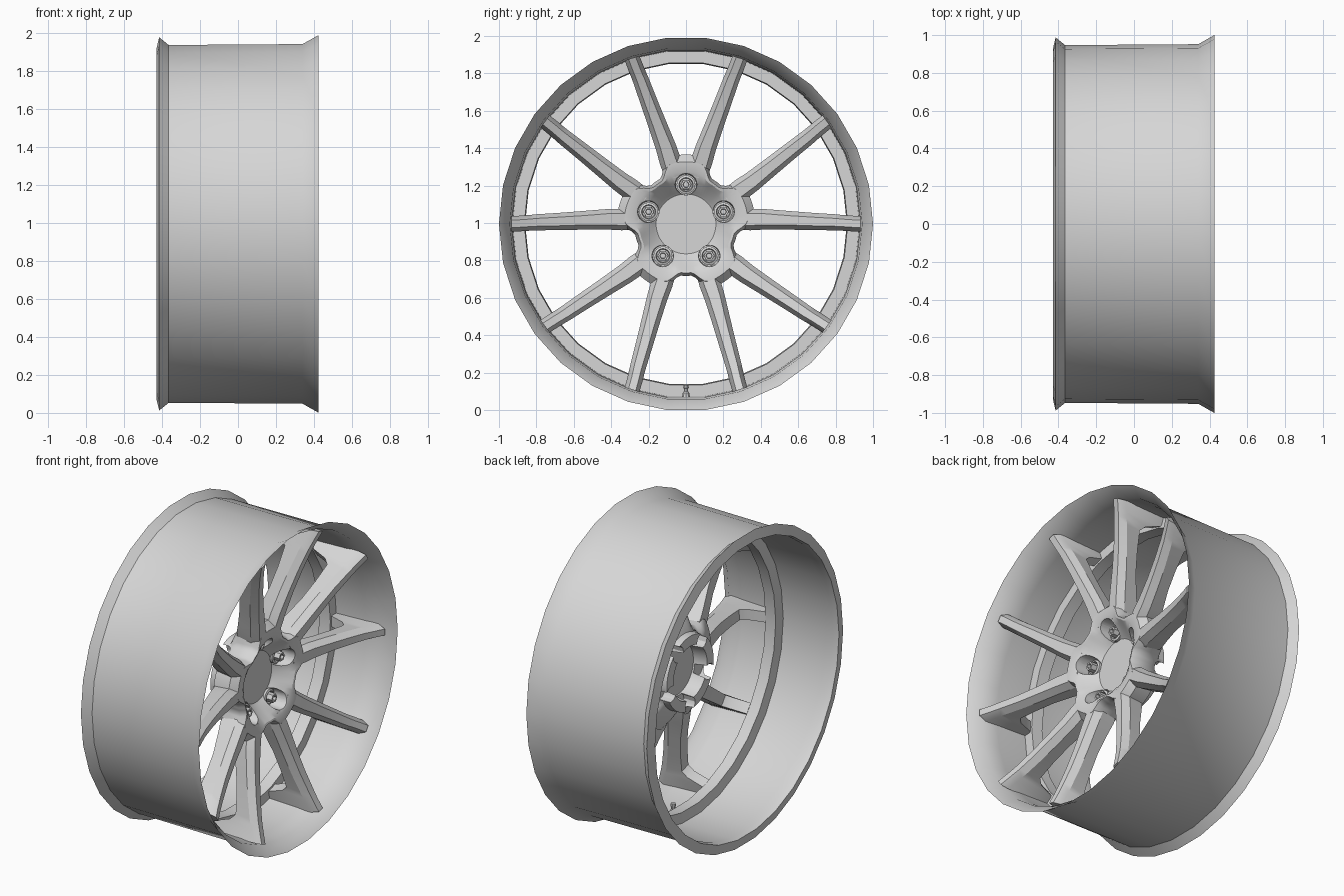
import bpy, bmesh
from math import sin, cos, radians
from mathutils import Vector

if "Cube" in bpy.data.objects:
    bpy.data.objects.remove(bpy.data.objects["Cube"])

HUB_Z = 0.995
SECTORS = [90 + 72 * k for k in range(5)]
metal = bpy.data.materials.new("silver grey")
metal.use_nodes = True
GREY = (0.67, 0.67, 0.67, 1)
metal.diffuse_color = GREY
metal.node_tree.nodes["Principled BSDF"].inputs["Base Color"].default_value = GREY


def around(r, deg):
    return Vector((0, r * cos(radians(deg)), r * sin(radians(deg))))


def point(x, r, deg):
    """Point at radius r and angle deg round the axle, which runs along x."""
    return around(r, deg) + Vector((x, 0, HUB_Z))


def loft(bm, rings, wrap):
    """Skin a list of point rings; wrap joins the last ring to the first."""
    vs = [[bm.verts.new(p) for p in ring] for ring in rings]
    n = len(vs[0])
    for i in range(len(vs) if wrap else len(vs) - 1):
        a, b = vs[i], vs[(i + 1) % len(vs)]
        for j in range(n):
            k = (j + 1) % n
            bm.faces.new((a[j], a[k], b[k], b[j]))
    if not wrap:
        bm.faces.new(vs[0])
        bm.faces.new(vs[-1])


def lathe(bm, profile, sides, wrap=False, centre=Vector((0, 0, 0))):
    """Revolve (x, r) points about an axis parallel to x."""
    loft(bm, [[point(x, r, 360 * j / sides) + centre for j in range(sides)]
              for x, r in profile], wrap)


def smooth(ob, angle):
    bpy.ops.object.select_all(action='DESELECT')
    ob.select_set(True)
    bpy.context.view_layer.objects.active = ob
    bpy.ops.object.shade_smooth_by_angle(angle=radians(angle))


def finish(name, bm, angle=30):
    bmesh.ops.recalc_face_normals(bm, faces=bm.faces)
    mesh = bpy.data.meshes.new(name)
    bm.to_mesh(mesh)
    bm.free()
    ob = bpy.data.objects.new(name, mesh)
    bpy.context.collection.objects.link(ob)
    mesh.materials.append(metal)
    smooth(ob, angle)
    return ob


def cut(ob, cutter):
    mod = ob.modifiers.new("pockets", 'BOOLEAN')
    mod.operation = 'DIFFERENCE'
    mod.solver = 'EXACT'
    mod.object = cutter
    bpy.context.view_layer.objects.active = ob
    bpy.ops.object.modifier_apply(modifier=mod.name)
    smooth(ob, 30)


# Barrel with flared lips and an inner flange ring
bm = bmesh.new()
lathe(bm, [(-0.43, 0.925), (-0.415, 0.988), (-0.365, 0.947), (0.34, 0.952),
           (0.425, 1.0), (0.355, 0.942), (0.25, 0.932), (0.045, 0.928), (0.045, 0.865),
           (-0.03, 0.86), (-0.04, 0.922), (-0.34, 0.928), (-0.39, 0.92)], 30, wrap=True)
finish("rim_barrel", bm, 38)

# Cutters: front lug pockets and rear lightening pockets
bm = bmesh.new()
for deg in SECTORS:
    lathe(bm, [(0.1, 0.055), (0.5, 0.07)], 20, centre=around(0.21, deg))
    lathe(bm, [(-0.08, 0.05), (0.05, 0.05)], 12, centre=around(0.2, deg + 36))
cutter = finish("pocket_cutter", bm)
cutter.hide_render = True


def web(deg):
    """Extra hub radius that fills the root of each spoke pair."""
    off = abs((deg - 90 + 36) % 72 - 36)
    t = min(max((off - 14) / 16, 0), 1)
    return 0.093 * (1 - t * t * (3 - 2 * t))


# Hub: recessed cap, dished face, star-shaped web and hollow back (x, radius, web share)
HUB = [(0.125, 0.16, 0), (0.135, 0.172, 0), (0.2, 0.228, 0), (0.226, 0.25, 0.3),
       (0.23, 0.262, 0.75), (0.19, 0.278, 1), (0.08, 0.272, 1), (0.035, 0.245, 0.5),
       (0.015, 0.238, 0), (-0.03, 0.235, 0), (-0.03, 0.17, 0), (0.06, 0.16, 0)]
bm = bmesh.new()
loft(bm, [[point(x, r + share * web(a), a) for a in range(0, 360, 4)]
          for x, r, share in HUB], False)
cut(finish("hub", bm), cutter)

# Ten spokes in five pairs, each ending in a deep foot against the rim:
# radius, angle from pair axis, half widths, front and back x
STATIONS = [(0.255, 13.5, 0.05, 0.03, 0.215, 0.07), (0.34, 14, 0.058, 0.032, 0.232, 0.08),
            (0.42, 14.6, 0.055, 0.03, 0.245, 0.105), (0.55, 16, 0.05, 0.025, 0.27, 0.145),
            (0.68, 16.9, 0.046, 0.023, 0.3, 0.17), (0.8, 17.4, 0.043, 0.021, 0.334, 0.185),
            (0.835, 17.6, 0.042, 0.02, 0.346, 0.15), (0.87, 17.8, 0.042, 0.02, 0.358, 0.05),
            (0.932, 18, 0.041, 0.02, 0.382, 0.03)]


def spoke_section(deg, r, wide, narrow, front, back):
    mid = point(0, r, deg)
    side = around(1, deg + 90)
    shoulder = front - 0.045
    outline = [(-wide * 0.8, back), (-wide, shoulder), (-narrow, front),
               (narrow, front), (wide, shoulder), (wide * 0.8, back)]
    return [mid + side * s + Vector((x, 0, 0)) for s, x in outline]


for i, deg in enumerate(SECTORS):
    for name, sign in (("a", 1), ("b", -1)):
        bm = bmesh.new()
        loft(bm, [spoke_section(deg + sign * off, r, w, n, f, b)
                  for r, off, w, n, f, b in STATIONS], False)
        cut(finish(f"spoke_{i + 1}{name}", bm), cutter)

bpy.data.objects.remove(cutter)

# Lug nuts: round seat and hollow hex head
for i, deg in enumerate(SECTORS):
    bm = bmesh.new()
    c = around(0.21, deg)
    lathe(bm, [(0.09, 0.05), (0.135, 0.05), (0.14, 0.038), (0.12, 0.034)], 16, centre=c)
    lathe(bm, [(0.1, 0.03), (0.17, 0.028), (0.17, 0.017), (0.14, 0.015)], 6, centre=c)
    finish(f"lug_nut_{i + 1}", bm)

# Tyre valve standing inward from the bottom of the rim
bm = bmesh.new()
loft(bm, [[Vector((0.09 + r * cos(radians(a)), r * sin(radians(a)), z))
           for a in range(0, 360, 36)]
          for z, r in ((0.065, 0.022), (0.09, 0.02), (0.1, 0.012), (0.115, 0.012),
                       (0.118, 0.016), (0.135, 0.014))], False)
finish("valve", bm)
